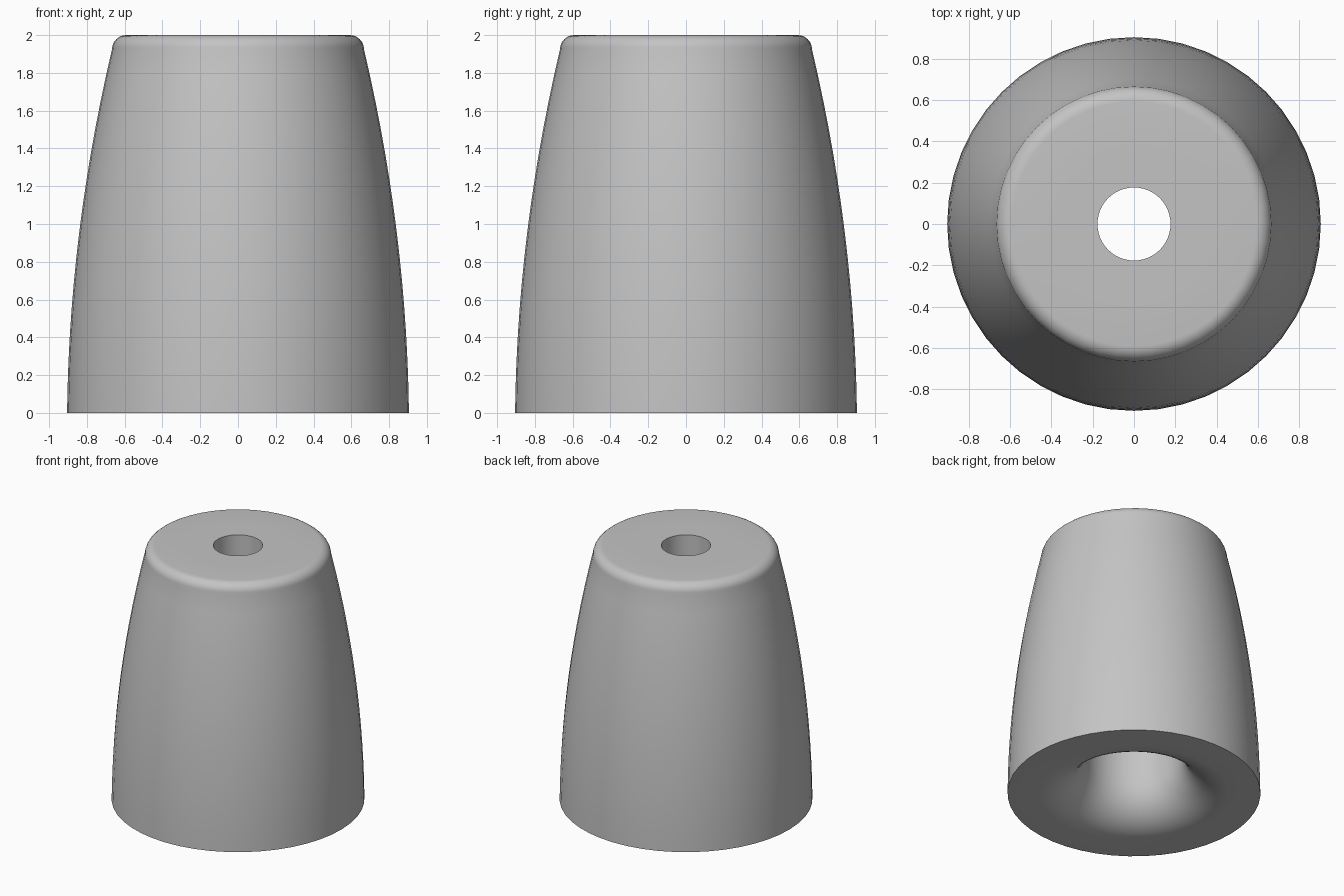
import bpy
import bmesh
import math
from mathutils import Matrix, Vector

SEGMENTS = 48
HEIGHT = 2.0
BORE = 0.355          # radius of the main bore and the insert
SCREW_HOLE = 0.177    # radius of the hole through the insert
MOUTH = 0.68          # radius where the flared mouth meets the base
INSERT_DEPTH = 0.25

if "Cube" in bpy.data.objects:
    bpy.data.objects.remove(bpy.data.objects["Cube"], do_unlink=True)

grey = bpy.data.materials.new("plain grey")
grey.use_nodes = True
colour = (0.55, 0.55, 0.55, 1)
grey.diffuse_color = colour
grey.node_tree.nodes["Principled BSDF"].inputs["Base Color"].default_value = colour


def arc(cr, cz, radius, start, end, steps):
    """Points of an arc in the (radius, z) plane, angles in degrees."""
    angles = [math.radians(start + (end - start) * i / steps) for i in range(steps + 1)]
    return [(cr + radius * math.cos(a), cz + radius * math.sin(a)) for a in angles]


def lathe(name, profile):
    """Turn a closed (radius, z) profile round the z axis."""
    bm = bmesh.new()
    rings = []
    for i in range(SEGMENTS):
        turn = Matrix.Rotation(math.tau * i / SEGMENTS, 3, "Z")
        rings.append([bm.verts.new(turn @ Vector((r, 0, z))) for r, z in profile])
    for i, ring in enumerate(rings):
        following = rings[(i + 1) % SEGMENTS]
        for j in range(len(profile)):
            k = (j + 1) % len(profile)
            bm.faces.new((ring[j], following[j], following[k], ring[k]))
    bmesh.ops.recalc_face_normals(bm, faces=bm.faces)
    mesh = bpy.data.meshes.new(name)
    bm.to_mesh(mesh)
    bm.free()
    mesh.materials.append(grey)
    obj = bpy.data.objects.new(name, mesh)
    bpy.context.collection.objects.link(obj)
    bpy.ops.object.select_all(action="DESELECT")
    obj.select_set(True)
    bpy.context.view_layer.objects.active = obj
    bpy.ops.object.shade_smooth_by_angle(angle=math.radians(35))
    return obj


def outer_radius(z):
    return 0.905 - 0.012 * z - 0.058 * z * z


# Body: bulging outer wall, rounded shoulder, straight bore, flared mouth
round_over = 0.075
shoulder = HEIGHT - round_over
steps = 14
wall = [(outer_radius(shoulder * i / steps), shoulder * i / steps) for i in range(steps)]
rim = arc(outer_radius(shoulder) - round_over, shoulder, round_over, 0, 90, 8)
flare = MOUTH - BORE
mouth = arc(MOUTH, flare, flare, 180, 270, 12)
lathe("foot_body", wall + rim + [(BORE, HEIGHT)] + mouth)

# Insert: flush disc with a screw hole, closing the top of the bore
floor = HEIGHT - INSERT_DEPTH
lathe("screw_insert", [(SCREW_HOLE, floor), (BORE, floor),
                       (BORE, HEIGHT), (SCREW_HOLE, HEIGHT)])
